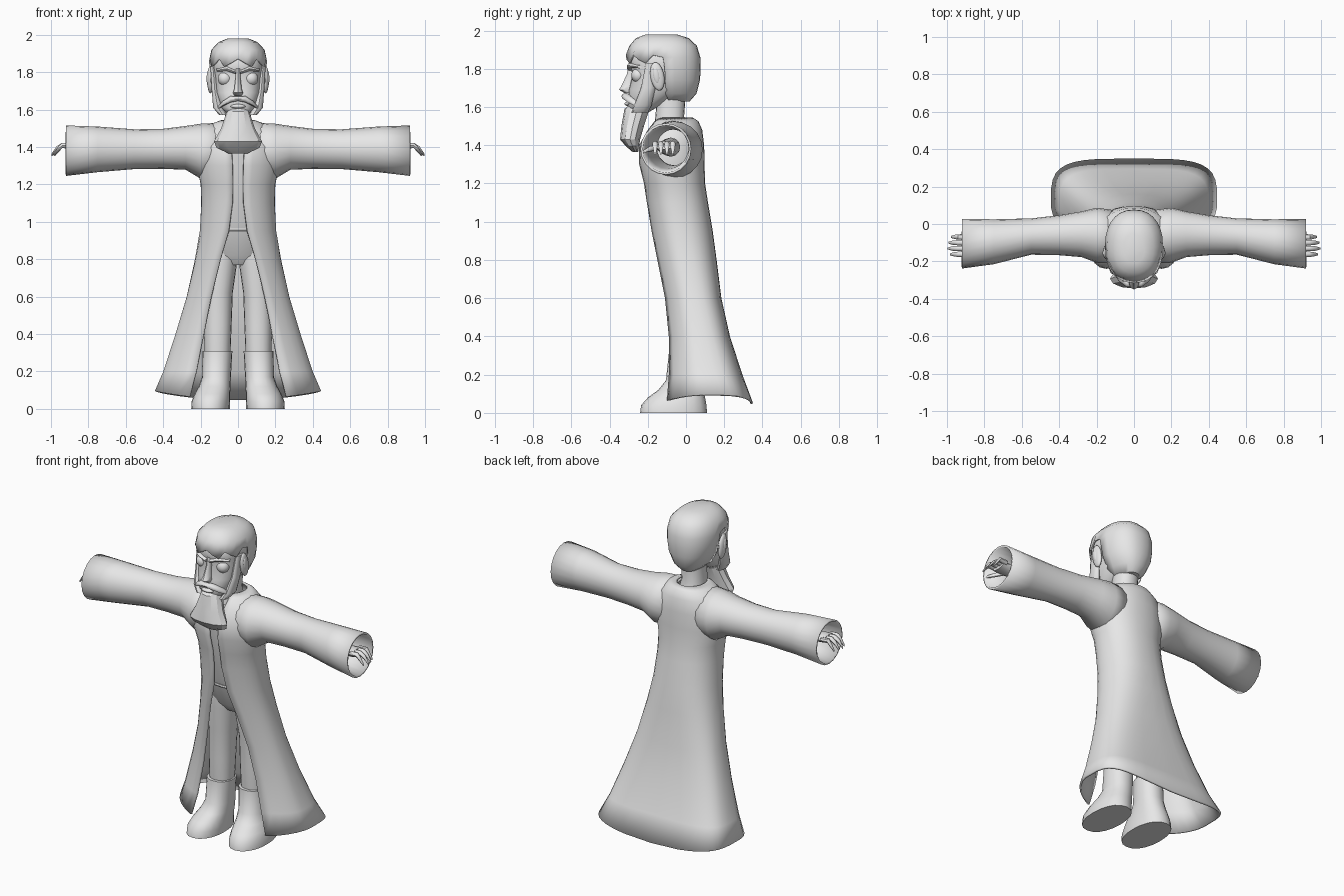
import bpy, bmesh
from math import sin, cos, pi, asin, radians
from mathutils import Matrix, Vector

cube = bpy.data.objects.get("Cube")
if cube:
    bpy.data.objects.remove(cube, do_unlink=True)

grey = bpy.data.materials.new("light_grey")
grey.use_nodes = True
GREY = (0.8, 0.8, 0.8, 1)
grey.diffuse_color = GREY
grey.node_tree.nodes["Principled BSDF"].inputs["Base Color"].default_value = GREY


def finish(name, bm, mirror=False, thickness=0, angle=45):
    """Turn a bmesh into a shaded object, optionally mirrored or thickened."""
    mesh = bpy.data.meshes.new(name)
    bm.to_mesh(mesh)
    bm.free()
    mesh.materials.append(grey)
    ob = bpy.data.objects.new(name, mesh)
    bpy.context.collection.objects.link(ob)
    bpy.ops.object.select_all(action="DESELECT")
    ob.select_set(True)
    bpy.context.view_layer.objects.active = ob
    bpy.ops.object.shade_smooth_by_angle(angle=radians(angle))
    if thickness:
        mod = ob.modifiers.new("cloth", "SOLIDIFY")
        mod.thickness = thickness
        mod.offset = -1
    if mirror:
        ob.modifiers.new("mirror", "MIRROR").use_mirror_merge = False
    return ob


def loft(rings, closed=True, caps=True):
    """Skin a list of point rings."""
    bm = bmesh.new()
    rows = [[bm.verts.new(p) for p in ring] for ring in rings]
    n = len(rows[0])
    for a, b in zip(rows, rows[1:]):
        for j in range(n if closed else n - 1):
            k = (j + 1) % n
            bm.faces.new((a[j], a[k], b[k], b[j]))
    if caps:
        bm.faces.new(rows[0][::-1])
        bm.faces.new(rows[-1])
    return bm


def power(v, n):
    return (1 if v >= 0 else -1) * abs(v) ** (2 / n)


def upright(table, sides=20, n=2.2):
    """Rings stacked in z: height, centre x, half width, front y, back y."""
    rings = []
    for z, xc, w, yf, yb in sorted(table):
        ym, d = (yf + yb) / 2, (yb - yf) / 2
        angles = [2 * pi * i / sides - pi / 2 for i in range(sides)]
        rings.append([(xc + w * power(cos(a), n), ym + d * power(sin(a), n), z)
                      for a in angles])
    return rings


def sideways(table, sides=20):
    """Rings along x: x, centre y, centre z, y radius, z radius."""
    return [[(x, y + ry * cos(2 * pi * i / sides), z + rz * sin(2 * pi * i / sides))
             for i in range(sides)] for x, y, z, ry, rz in table]


def ball(name, centre, radii, tilt=0):
    bm = bmesh.new()
    m = (Matrix.Translation(centre) @ Matrix.Rotation(tilt, 4, "X")
         @ Matrix.Diagonal((*radii, 1)))
    bmesh.ops.create_uvsphere(bm, u_segments=16, v_segments=10, radius=1, matrix=m)
    finish(name, bm, mirror=True)


# Open-fronted coat: height, half width, half opening, front y, back y, back squareness
coat = [
    (.05, .445, .26, -.10, .35, 4), (.20, .40, .225, -.09, .295, 3.8),
    (.40, .335, .185, -.09, .23, 3.4), (.60, .275, .145, -.11, .185, 3),
    (.80, .23, .095, -.15, .16, 2.6), (.95, .205, .05, -.18, .14, 2.4),
    (1.10, .197, .03, -.205, .115, 2.3), (1.20, .20, .028, -.22, .10, 2.3),
    (1.30, .222, .03, -.245, .097, 2.3), (1.40, .215, .035, -.245, .095, 2.3),
    (1.48, .19, .045, -.20, .085, 2.2), (1.525, .14, .05, -.165, .065, 2),
    (1.545, .085, .05, -.135, .035, 2)]
rings = []
for i, (z, w, gap, yf, yb, n) in enumerate(coat):
    start, ym = asin(gap / w), yf + .45 * (yb - yf)
    half = []
    for j in range(15):
        t = start + (pi - start) * j / 14
        if t < pi / 2:
            x, y = w * sin(t), ym - (ym - yf) / cos(start) * cos(t)
        else:
            x, y = w * max(sin(t), 0) ** (2 / n), ym + (yb - ym) * abs(cos(t)) ** (2 / n)
        lift = .045 * (x / w) ** 2 if i == 0 else 0
        half.append((x, y, z + lift))
    half[-1] = (0, yb, z)
    rings.append(half + [(-x, y, h) for x, y, h in half[-2::-1]])
finish("coat", loft(rings, closed=False, caps=False), thickness=.012, angle=60)

# Wide sleeves
sleeve = [(.08, -.07, 1.385, .14, .145), (.20, -.06, 1.377, .147, .147),
          (.28, -.055, 1.395, .122, .117), (.40, -.06, 1.39, .107, .107),
          (.55, -.067, 1.388, .097, .106), (.75, -.095, 1.387, .12, .122),
          (.92, -.105, 1.38, .133, .135)]
finish("sleeves", loft(sideways(sleeve), caps=False), True, .012, 60)

# Arms, hands, fingers and thumbs
arm = [(.50, -.08, 1.39, .05, .05), (.78, -.11, 1.39, .04, .035),
       (.84, -.115, 1.395, .05, .028), (.91, -.118, 1.40, .055, .022)]
finish("hands", loft(sideways(arm, 12)), True)
for i in range(4):
    y = -.162 + i * .031
    tip = 1 - .012 * abs(i - 1.3)
    path = [(.89, y, 1.405, .015, .015), (.94, y, 1.408, .014, .014),
            (tip - .025, y, 1.39, .012, .013), (tip, y, 1.357, .005, .007)]
    finish("finger", loft(sideways(path, 8)), True)
thumb = [(.84, -.15, 1.39, .015, .015), (.88, -.19, 1.38, .015, .014),
         (.91, -.215, 1.37, .008, .008)]
finish("thumbs", loft(sideways(thumb, 8)), True)

# Shirt, trousers and boots
shirt = [(.77, 0, .10, -.07, .08), (.82, 0, .17, -.105, .10), (1.0, 0, .165, -.165, .09),
         (1.2, 0, .17, -.205, .07), (1.35, 0, .17, -.232, .06), (1.41, 0, .15, -.235, .05),
         (1.48, 0, .11, -.17, .03)]
finish("shirt", loft(upright(shirt)))
belt = [(.945, 0, .17, -.152, .10), (.955, 0, .172, -.16, .10), (.965, 0, .17, -.158, .10)]
finish("waistband", loft(upright(belt)))
leg = [(.28, .11, .069, -.07, .07), (.45, .108, .074, -.078, .08),
       (.62, .105, .077, -.08, .09), (.78, .09, .085, -.10, .10), (.86, .08, .08, -.1, .1)]
finish("trouser_legs", loft(upright(leg)), True)
boot = [(0, .147, .103, -.24, .11), (.04, .145, .103, -.235, .107),
        (.08, .137, .095, -.20, .10), (.12, .125, .085, -.145, .092),
        (.17, .115, .077, -.105, .085), (.31, .11, .08, -.09, .08)]
finish("boots", loft(upright(boot)), True)

# Neck and face
neck = [(1.48, 0, .08, -.17, .015), (1.55, 0, .07, -.16, -.01), (1.68, 0, .068, -.15, .0)]
finish("neck", loft(upright(neck)))
face = [(1.57, 0, .05, -.29, -.20), (1.61, 0, .09, -.305, -.13), (1.69, 0, .122, -.30, -.02),
        (1.77, 0, .133, -.28, .03), (1.82, 0, .138, -.295, .04), (1.87, 0, .138, -.295, .04),
        (1.93, 0, .10, -.25, .0)]
finish("face", loft(upright(face, 24, 2.5)), angle=60)
nose = [(1.82, 0, .014, -.30, -.25), (1.77, 0, .014, -.31, -.25), (1.71, 0, .021, -.338, -.25),
        (1.69, 0, .028, -.35, -.26), (1.672, 0, .02, -.32, -.26)]
finish("nose", loft(upright(nose, 10)))
ball("eyes", (.07, -.25, 1.765), (.038, .036, .038))
ball("lower_lip", (0, -.30, 1.617), (.04, .022, .012))
brow = [(.012, -.29, 1.80, .018, .01), (.06, -.288, 1.818, .02, .012),
        (.115, -.24, 1.81, .015, .008)]
finish("brows", loft(sideways(brow, 8)), True)

# Ears: outer shell with a raised inner fold
ball("ears", (.148, -.15, 1.76), (.017, .036, .075), radians(10))
ball("ear_folds", (.158, -.155, 1.765), (.010, .018, .045), radians(10))

# Hair: a full cap with the face area removed and a jagged fringe
hair = [(1.63, 0, .06, -.20, .02), (1.67, 0, .105, -.27, .055), (1.74, 0, .14, -.29, .073),
        (1.80, 0, .15, -.30, .077), (1.86, 0, .155, -.315, .075), (1.92, 0, .142, -.296, .057),
        (1.96, 0, .105, -.262, .015), (1.98, 0, .055, -.21, -.05)]
bm = loft(upright(hair, 28, 2.3))
doomed = []
for f in bm.faces:
    c = f.calc_center_median()
    if c.z < 1.855 and c.y < -.11:
        doomed.append(f)
bmesh.ops.delete(bm, geom=doomed, context="FACES")
fringe = sorted((v for v in bm.verts if abs(v.co.z - 1.86) < .001 and v.co.y < -.12),
                key=lambda v: v.co.x)
for i, v in enumerate(fringe):
    v.co.z += (.012, -.012, -.03)[abs(i - len(fringe) // 2) % 3]
finish("hair", bm, thickness=.01)

# Sideburns, moustache and flared beard
burn = [(1.57, .08, .022, -.285, -.20), (1.61, .108, .026, -.27, -.18),
        (1.70, .124, .017, -.235, -.16), (1.83, .134, .014, -.21, -.15)]
finish("sideburns", loft(upright(burn, 10)), True)
tache = [(0, -.318, 1.657, .02, .012), (.04, -.315, 1.655, .022, .018),
         (.08, -.285, 1.632, .022, .015), (.112, -.25, 1.605, .01, .007)]
finish("moustache", loft(sideways(tache, 10)), True)
beard = [(1.62, 0, .075, -.285, -.18), (1.59, 0, .06, -.322, -.19), (1.5, 0, .09, -.338, -.22),
         (1.43, 0, .128, -.345, -.24), (1.395, 0, .115, -.315, -.245),
         (1.365, 0, .05, -.28, -.25)]
finish("beard", loft(upright(beard, 12, 2)), angle=25)
